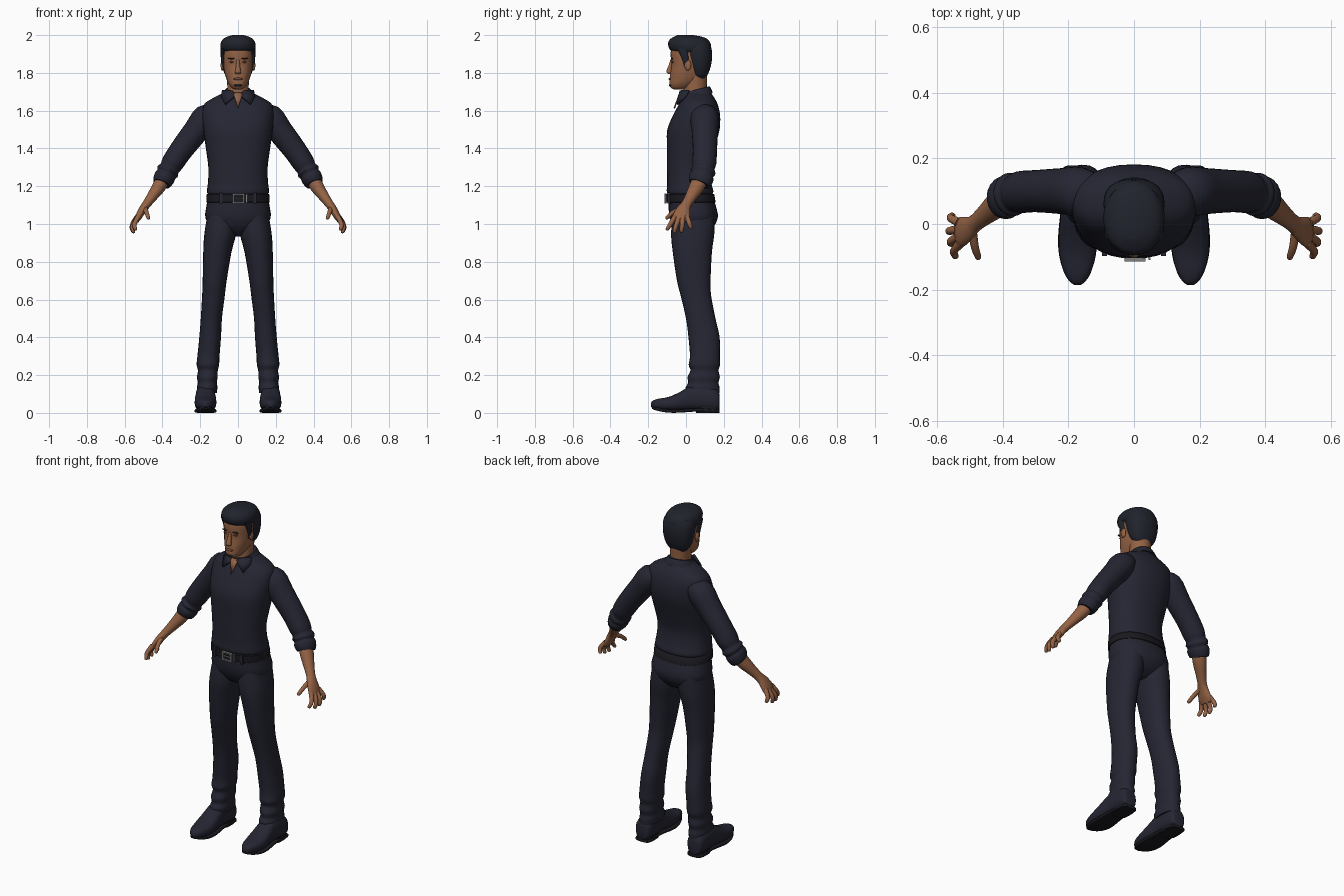
import bpy, bmesh, math
from mathutils import Vector


def mat(name, r, g, b):
    m = bpy.data.materials.new(name)
    m.diffuse_color = (r, g, b, 1)
    return m


NAVY = mat("navy cloth", 0.018, 0.019, 0.032)
HAIR = mat("dark hair", 0.015, 0.017, 0.026)
BLACK = mat("black leather", 0.010, 0.010, 0.014)
SKIN = mat("tan skin", 0.30, 0.125, 0.06)
LIP = mat("dark skin", 0.19, 0.07, 0.04)
METAL = mat("buckle metal", 0.22, 0.22, 0.22)


def finish(name, bm, material, mirror=False, angle=50):
    bmesh.ops.recalc_face_normals(bm, faces=bm.faces)
    me = bpy.data.meshes.new(name)
    bm.to_mesh(me)
    bm.free()
    me.materials.append(material)
    me.shade_smooth()
    me.set_sharp_from_angle(angle=math.radians(angle))
    ob = bpy.data.objects.new(name, me)
    bpy.context.collection.objects.link(ob)
    if mirror:
        ob.modifiers.new("mirror", 'MIRROR').use_mirror_merge = False
    return ob


def smooth_path(pts, k):
    """Catmull-Rom interpolation of ring tuples."""
    out = []
    for i in range(len(pts) - 1):
        p0, p1, p2 = pts[max(i - 1, 0)], pts[i], pts[i + 1]
        p3 = pts[min(i + 2, len(pts) - 1)]
        for s in range(k):
            t = s / k
            out.append([0.5 * (2 * b + (c - a) * t + (2 * a - 5 * b + 4 * c - d) * t * t
                               + (3 * b - a - 3 * c + d) * t ** 3)
                        for a, b, c, d in zip(p0, p1, p2, p3)])
    return out + [list(pts[-1])]


def loft(name, rings, material, mode='free', n=24, k=3, power=2.0, tilt=0, mirror=False):
    """rings: (x, y, z, radius_a, radius_b); mode sets the plane of each ring."""
    rings = smooth_path(rings, k)
    cs = [Vector(r[:3]) for r in rings]
    bm = bmesh.new()
    loops = []
    for i, r in enumerate(rings):
        if mode == 'z':
            u, v = Vector((1, 0, 0)), Vector((0, 1, tilt))
        elif mode == 'y':
            u, v = Vector((1, 0, 0)), Vector((0, 0, 1))
        else:
            t = (cs[min(i + 1, len(cs) - 1)] - cs[max(i - 1, 0)]).normalized()
            u = Vector((0, 1, 0))
            u = (u - t * t.dot(u)).normalized()
            v = t.cross(u)
        loop = []
        for j in range(n):
            a = 2 * math.pi * j / n
            c, s = math.cos(a), math.sin(a)
            c = math.copysign(abs(c) ** (2 / power), c)
            s = math.copysign(abs(s) ** (2 / power), s)
            loop.append(bm.verts.new(cs[i] + u * c * max(r[3], .002) + v * s * max(r[4], .002)))
        loops.append(loop)
    for p, q in zip(loops, loops[1:]):
        for j in range(n):
            bm.faces.new((p[j], p[(j + 1) % n], q[(j + 1) % n], q[j]))
    bm.faces.new(loops[0])
    bm.faces.new(loops[-1])
    return finish(name, bm, material, mirror)


def body(name, rows, material, **kw):
    """rows: (z, y_front, y_back, half_width) stacked upwards."""
    return loft(name, [(0, (f + b) / 2, z, w, (b - f) / 2) for z, f, b, w in rows],
                material, mode='z', **kw)


def ball(name, loc, size, material, mirror=False):
    bm = bmesh.new()
    bmesh.ops.create_uvsphere(bm, u_segments=16, v_segments=10, radius=1)
    for v in bm.verts:
        v.co = Vector([c * s + l for c, s, l in zip(v.co, size, loc)])
    return finish(name, bm, material, mirror)


def box(name, loc, size, material, mirror=False):
    bm = bmesh.new()
    bmesh.ops.create_cube(bm, size=1)
    for v in bm.verts:
        v.co = Vector([c * s + l for c, s, l in zip(v.co, size, loc)])
    return finish(name, bm, material, mirror, 30)


def plate(name, pts, material, thick, mirror=False):
    bm = bmesh.new()
    bm.faces.new([bm.verts.new(p) for p in pts])
    ob = finish(name, bm, material, mirror)
    m = ob.modifiers.new("thickness", 'SOLIDIFY')
    m.thickness, m.offset = thick, 0
    return ob


# Shirt body, with the hem blousing over the belt
body("shirt", [(1.15, -.092, .13, .15), (1.163, -.1, .142, .162), (1.18, -.102, .144, .164),
               (1.22, -.1, .133, .159), (1.3, -.101, .126, .157), (1.4, -.101, .15, .17),
               (1.5, -.099, .178, .184), (1.58, -.066, .18, .19), (1.635, -.037, .167, .178),
               (1.668, -.02, .15, .13), (1.69, -.008, .135, .085), (1.705, .005, .12, .06)],
     NAVY, n=32, power=2.25)

# Sleeves with rolled cuffs
loft("sleeve", [(.11, .09, 1.595, .055, .035), (.165, .098, 1.565, .075, .072),
                (.22, .1, 1.495, .07, .068), (.30, .1, 1.392, .064, .062),
                (.345, .097, 1.325, .064, .059), (.362, .093, 1.295, .057, .053),
                (.372, .09, 1.278, .067, .06), (.38, .086, 1.262, .059, .053),
                (.388, .082, 1.248, .066, .056), (.398, .076, 1.228, .064, .053),
                (.405, .07, 1.212, .056, .046)], NAVY, mirror=True)

# Forearms, palms and fingers
loft("forearm_and_palm", [(.395, .078, 1.24, .042, .037), (.42, .056, 1.195, .04, .036),
                          (.455, .026, 1.145, .031, .028), (.484, .002, 1.105, .027, .023),
                          (.505, -.014, 1.075, .037, .021), (.525, -.024, 1.04, .046, .018),
                          (.538, -.028, 1.015, .04, .012)], SKIN, mirror=True)
fingers = {
    "index_finger": [(.527, -.058, 1.04), (.548, -.082, 1.0), (.543, -.099, .972)],
    "middle_finger": [(.534, -.038, 1.03), (.558, -.054, .988), (.553, -.061, .957)],
    "ring_finger": [(.536, -.017, 1.03), (.562, -.021, .99), (.557, -.024, .96)],
    "little_finger": [(.532, .005, 1.04), (.558, .018, 1.003), (.552, .026, .978)],
    "thumb": [(.492, -.02, 1.085), (.484, -.07, 1.06), (.474, -.101, 1.032)]}
for name, (a, b, c) in fingers.items():
    tip = [q + (q - p) * .18 for p, q in zip(b, c)]
    loft(name, [(*a, .014, .014), (*b, .012, .012), (*c, .0095, .0095), (*tip, .002, .002)],
         SKIN, n=10, mirror=True)

# Trousers: hips and legs with ankle folds
body("trouser_hips", [(.935, .0, .08, .03), (.965, -.05, .13, .12), (1.03, -.086, .168, .172),
                      (1.1, -.092, .157, .166), (1.16, -.092, .135, .158)],
     NAVY, n=32, power=2.3)
legs = [(1.06, .005, .16, -.07, .15), (.95, .01, .178, -.079, .15), (.85, .035, .184, -.07, .137),
        (.7, .06, .187, -.048, .13), (.62, .07, .19, -.028, .133), (.5, .085, .197, 0, .156),
        (.4, .09, .205, .013, .178), (.3, .098, .215, .021, .179), (.255, .1, .219, .014, .18),
        (.225, .107, .212, .024, .172), (.19, .108, .217, .008, .179), (.16, .112, .213, .012, .172),
        (.135, .109, .217, -.002, .178), (.105, .112, .215, .004, .177)]
loft("trouser_leg", [((a + b) / 2, (f + k) / 2, z, (b - a) / 2, (k - f) / 2)
                     for z, a, b, f, k in legs], NAVY, mode='z', power=2.2, mirror=True)

# Shoes: upper, sole and heel
uppers = [(.178, .02, .09, .025), (.165, .012, .125, .046), (.1, .012, .15, .052),
          (.03, .015, .145, .052), (-.03, .012, .112, .057), (-.09, .012, .085, .056),
          (-.145, .018, .075, .042), (-.175, .026, .065, .024), (-.186, .034, .052, .008)]
loft("shoe_upper", [(.172 - .00 * w, y, (a + b) / 2, w, (b - a) / 2) for y, a, b, w in uppers],
     NAVY, mode='y', power=2.5, mirror=True)
soles = [(.178, .01, .03), (.16, .01, .048), (.06, .016, .05), (-.04, .01, .059),
         (-.1, .011, .055), (-.15, .02, .039), (-.18, .03, .016)]
loft("shoe_sole", [(.172, y, z, w, .009) for y, z, w in soles], BLACK,
     mode='y', power=5, mirror=True)
loft("shoe_heel", [(.172, .115, 0, .046, .062), (.172, .115, .03, .046, .062)], BLACK,
     mode='z', k=1, power=3, mirror=True)

# Belt with loops and a square buckle
body("belt", [(1.113, -.1, .152, .163), (1.116, -.105, .157, .168),
              (1.156, -.105, .15, .167), (1.16, -.1, .145, .162)],
     BLACK, n=32, k=1, power=2.25)
for z in (1.113, 1.157):
    box("buckle_bar", (.003, -.109, z), (.06, .01, .008), METAL)
for x in (-.025, .031):
    box("buckle_side", (x, -.109, 1.135), (.008, .01, .05), METAL)
box("buckle_prong", (.006, -.111, 1.135), (.045, .006, .006), METAL)
box("belt_keeper", (.047, -.106, 1.135), (.007, .008, .05), METAL)
box("belt_loop", (.09, -.088, 1.137), (.016, .02, .058), NAVY, True)

# Neck, collar band, collar points and open neckline
body("neck", [(1.66, -.012, .11, .058), (1.72, -.012, .11, .056), (1.80, 0, .112, .062)], SKIN)
body("collar_band", [(1.672, -.03, .142, .092), (1.695, -.022, .134, .078),
                     (1.712, -.014, .125, .066)], NAVY, tilt=.25, power=2.1)
plate("collar_point", [(.008, -.034, 1.685), (.03, -.028, 1.705), (.082, .015, 1.708),
                       (.088, -.005, 1.672), (.068, -.047, 1.633)], NAVY, .012, True)
plate("open_neckline", [(-.026, -.032, 1.695), (.026, -.032, 1.695), (0, -.062, 1.612)],
      SKIN, .008)

# Head
body("head", [(1.712, -.062, -.01, .018), (1.721, -.08, .02, .034), (1.742, -.088, .055, .05),
              (1.77, -.086, .09, .062), (1.8, -.083, .105, .071), (1.84, -.077, .115, .078),
              (1.872, -.08, .12, .08), (1.92, -.08, .12, .08), (1.96, -.06, .1, .065),
              (1.98, -.02, .06, .03)], SKIN, n=32, power=2.15)
loft("nose", [(0, -.072, 1.872, .008, .010), (0, -.08, 1.845, .010, .010),
              (0, -.088, 1.815, .014, .014), (0, -.088, 1.802, .017, .015),
              (0, -.082, 1.793, .010, .009)], SKIN, mode='z', n=12)
ball("ear", (.083, .01, 1.84), (.009, .018, .028), SKIN, True)
ball("eye", (.032, -.07, 1.858), (.014, .006, .005), LIP, True)
ball("brow", (.034, -.074, 1.876), (.02, .007, .004), HAIR, True)
ball("lips", (0, -.083, 1.768), (.024, .009, .007), LIP)
ball("chin_beard", (0, -.083, 1.734), (.022, .008, .006), HAIR)

# Hair: swept top, back and sideburns
body("hair_top", [(1.908, -.055, .128, .08), (1.922, -.084, .133, .09), (1.95, -.095, .132, .093),
                  (1.975, -.087, .117, .083), (1.99, -.066, .09, .062), (2.0, -.045, .04, .03)],
     HAIR, n=32, power=2.15)
body("hair_back", [(1.765, .05, .098, .045), (1.79, .03, .115, .068), (1.83, .01, .13, .083),
                   (1.88, -.005, .138, .091), (1.93, -.018, .135, .092), (1.965, -.02, .12, .08)],
     HAIR, n=32, power=2.3)
loft("sideburn", [(.074, .0, 1.828, .008, .009), (.079, .0, 1.85, .009, .013),
                  (.08, -.008, 1.89, .011, .02), (.078, -.018, 1.93, .012, .03)],
     HAIR, mode='z', n=12, mirror=True)
